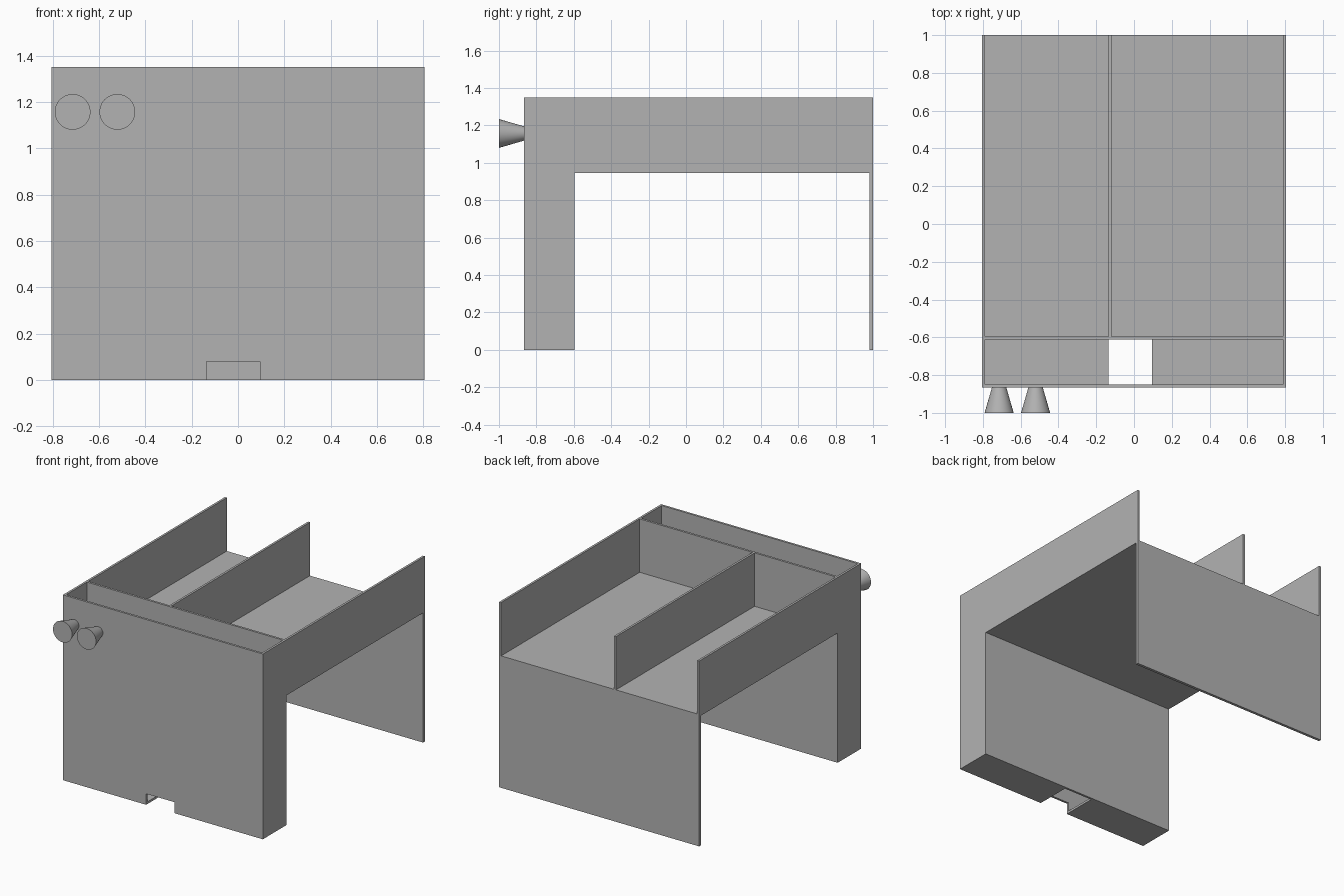
import bpy, bmesh
from mathutils import Vector

cube = bpy.data.objects.get("Cube")
if cube:
    bpy.data.objects.remove(cube, do_unlink=True)

# Single flat colour
grey = bpy.data.materials.new("plain grey")
grey.use_nodes = True
colour = (0.45, 0.45, 0.45, 1)
grey.diffuse_color = colour
grey.node_tree.nodes["Principled BSDF"].inputs["Base Color"].default_value = colour

HALF, TOP, T = 0.806, 1.35, 0.016        # half width, height, sheet thickness
FRONT, LEG_BACK, BACK = -0.865, -0.595, 1.0
TRAY = 0.945                             # underside of the trays
IN = HALF - T
NOTCH_R, NOTCH_L, NOTCH_TOP = -0.135, 0.095, 0.08


def prism(name, outline, offset):
    """Extrude a flat outline along an offset vector."""
    bm = bmesh.new()
    face = bm.faces.new([bm.verts.new(p) for p in outline])
    ext = bmesh.ops.extrude_face_region(bm, geom=[face], use_keep_orig=True)
    verts = [g for g in ext["geom"] if isinstance(g, bmesh.types.BMVert)]
    bmesh.ops.translate(bm, verts=verts, vec=Vector(offset))
    bmesh.ops.recalc_face_normals(bm, faces=bm.faces)
    mesh = bpy.data.meshes.new(name)
    bm.to_mesh(mesh)
    bm.free()
    mesh.materials.append(grey)
    obj = bpy.data.objects.new(name, mesh)
    bpy.context.collection.objects.link(obj)
    return obj


def box(name, x0, x1, y0, y1, z0, z1):
    base = [(x0, y0, z0), (x1, y0, z0), (x1, y1, z0), (x0, y1, z0)]
    return prism(name, base, (0, 0, z1 - z0))


# Front panel with a notch in its lower edge
outline = [(-HALF, 0), (NOTCH_R, 0), (NOTCH_R, NOTCH_TOP), (NOTCH_L, NOTCH_TOP),
           (NOTCH_L, 0), (HALF, 0), (HALF, TOP), (-HALF, TOP)]
prism("front_panel", [(x, FRONT, z) for x, z in outline], (0, T, 0))

# L-shaped side panels
outline = [(FRONT + T, 0), (LEG_BACK, 0), (LEG_BACK, TRAY), (BACK, TRAY),
           (BACK, TOP), (FRONT + T, TOP)]
for side, x in (("right", -HALF), ("left", IN)):
    prism(side + "_side_panel", [(x, y, z) for y, z in outline], (T, 0, 0))

# Hollow front compartment: inner wall and a floor open above the notch
box("compartment_wall", -IN, IN, LEG_BACK - T, LEG_BACK, 0, TOP)
for side, x0, x1 in (("right", -IN, NOTCH_R), ("left", NOTCH_L, IN)):
    box(side + "_compartment_floor", x0, x1, FRONT + T, LEG_BACK - T, 0, T)

# Tray floor, divider and back support
box("tray_floor", -IN, IN, LEG_BACK, BACK, TRAY, TRAY + T)
box("tray_divider", -0.136, -0.12, LEG_BACK, BACK, TRAY + T, TOP)
box("back_support", -HALF, HALF, BACK - 0.02, BACK, 0, TRAY)

# Flared knobs, wide end outward
for side, x in (("right", -0.714), ("left", -0.521)):
    bpy.ops.mesh.primitive_cone_add(
        vertices=48, radius1=0.077, radius2=0.038, depth=1 + FRONT,
        location=(x, (FRONT - 1) / 2, 1.157), rotation=(-1.570796, 0, 0))
    knob = bpy.context.object
    knob.name = side + "_knob"
    knob.data.materials.append(grey)
    bpy.ops.object.shade_smooth_by_angle()
